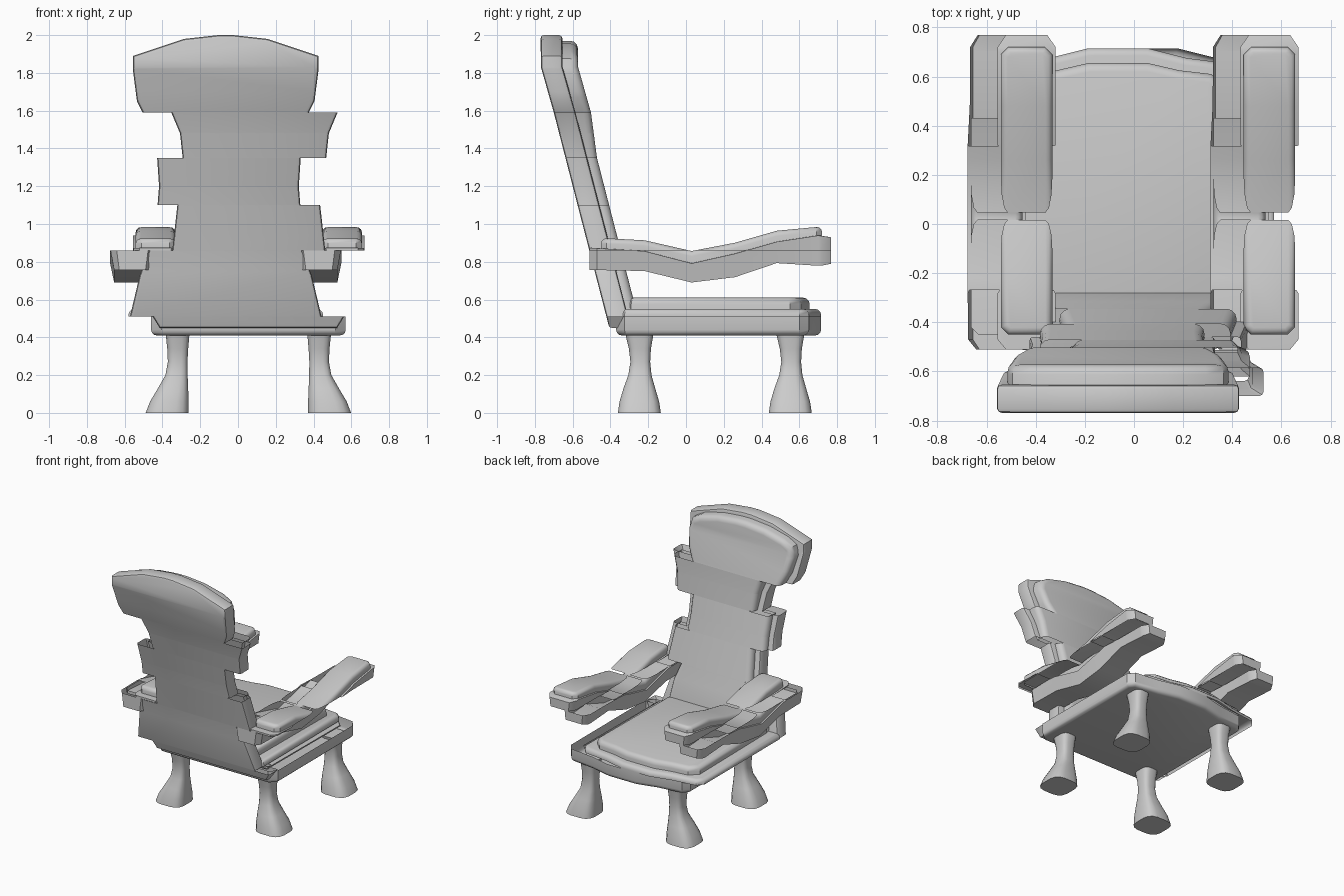
import bpy, bmesh, math
from mathutils import Vector

if "Cube" in bpy.data.objects:
    bpy.data.objects.remove(bpy.data.objects["Cube"])

# Horizontal slices: heights of the cuts and sideways shift of each slice
CUTS = [0.51, 0.86, 1.10, 1.35, 1.59]
SHIFT = [0.055, -0.065, 0.057, -0.048, 0.087, -0.065]


def interp(table, t):
    if t <= table[0][0]:
        return table[0][1]
    for (a, va), (b, vb) in zip(table, table[1:]):
        if t <= b:
            return va + (vb - va) * (t - a) / (b - a)
    return table[-1][1]


def cut(bm, co, no, split=False):
    geom = bm.verts[:] + bm.edges[:] + bm.faces[:]
    r = bmesh.ops.bisect_plane(bm, geom=geom, dist=1e-5, plane_co=co, plane_no=no)
    if split:
        edges = [e for e in r['geom_cut'] if isinstance(e, bmesh.types.BMEdge)]
        bmesh.ops.split_edges(bm, edges=edges)


def finish(bm, name):
    """Slice the part, shift its slices sideways and make the object."""
    bmesh.ops.recalc_face_normals(bm, faces=bm.faces[:])
    for z in CUTS:
        cut(bm, (0, 0, z), (0, 0, 1), True)
    for v in bm.verts:
        if v.link_faces:
            z = v.link_faces[0].calc_center_median().z
            v.co.x += SHIFT[sum(z > c for c in CUTS)]
    me = bpy.data.meshes.new(name)
    bm.to_mesh(me)
    bm.free()
    ob = bpy.data.objects.new(name, me)
    bpy.context.collection.objects.link(ob)
    bpy.ops.object.select_all(action='DESELECT')
    ob.select_set(True)
    bpy.context.view_layer.objects.active = ob
    bpy.ops.object.shade_smooth_by_angle(angle=math.radians(35))


def prism(half, lo, hi, axis, bevel, segs=2, both=False):
    """Mirror a half outline, extrude it along y or z and bevel its rims."""
    outline = half + [(-x, v) for x, v in reversed(half)]
    bm = bmesh.new()
    place = lambda x, v, d: (x, d, v) if axis == 1 else (x, v, d)
    f = bm.faces.new([bm.verts.new(place(x, v, lo)) for x, v in outline])
    ext = bmesh.ops.extrude_face_region(bm, geom=[f], use_keep_orig=True)
    for v in ext['geom']:
        if isinstance(v, bmesh.types.BMVert):
            v.co[axis] = hi
    bmesh.ops.recalc_face_normals(bm, faces=bm.faces[:])
    levels = (lo, hi) if both else (hi,)
    rim = [e for e in bm.edges
           if any(all(abs(v.co[axis] - d) < 1e-5 for v in e.verts) for d in levels)]
    bmesh.ops.bevel(bm, geom=rim, offset=bevel, segments=segs, profile=0.5,
                    affect='EDGES', clamp_overlap=False)
    return bm


# Seat base and seat cushion, both with a bowed front
finish(prism([(.46, -.37), (.515, -.325), (.515, .60), (.475, .65), (.28, .675), (.12, .715)],
             .41, .55, 2, .03, 3, True), "seat_base")
finish(prism([(.36, -.33), (.43, -.29), (.44, .55), (.38, .61), (.25, .625), (.12, .655)],
             .50, .61, 2, .035, 3), "seat_cushion")

# Backrest panel and cushion, leaning backwards
LEAN = [(.465, -.41), (1.1, -.574), (1.59, -.70), (1.83, -.768), (2.0, -.77)]


def lean(bm, name):
    for z in (.75, .95, 1.2, 1.48, 1.7, 1.83, *CUTS):
        cut(bm, (0, 0, z), (0, 0, 1))
    for v in bm.verts:
        grow = .03 * min(1, max(0, (v.co.z - 1.35) / .24)) if v.co.y > .12 else 0
        v.co.y += interp(LEAN, v.co.z) + grow
    finish(bm, name)


lean(prism([(.47, .45), (.507, .51), (.455, .73), (.405, .86), (.378, 1.1), (.37, 1.2),
            (.38, 1.35), (.394, 1.48), (.44, 1.59), (.47, 1.65), (.492, 1.82), (.49, 1.89),
            (.22, 1.98), (.04, 2.0)], 0, .115, 1, .017, 2, True), "backrest_panel")
lean(prism([(.43, .5), (.405, .73), (.36, .86), (.335, 1.1), (.33, 1.2), (.335, 1.35),
            (.35, 1.48), (.385, 1.59), (.425, 1.67), (.45, 1.80), (.43, 1.875), (.36, 1.915),
            (.2, 1.955), (.04, 1.97)], .08, .167, 1, .04, 3), "backrest_cushion")

# Armrests: wavy base with a padded top
PAD = [(-.44, .925), (-.225, .915), (.02, .855), (.257, .90), (.468, .963), (.7, .985)]
TOP = [(-.51, .875), (-.22, .857), (.02, .79), (.257, .843), (.47, .905), (.7, .94), (.77, .93)]
BOT = [(-.51, .757), (-.22, .751), (.04, .688), (.27, .72), (.5, .80), (.71, .778), (.77, .79)]


def arm_part(name, sx, pad):
    if pad:
        bm = prism([(.075, -.45), (.105, -.42), (.105, .69), (.075, .72)],
                   -.09, 0, 2, .028, 3)
    else:
        bm = prism([(.085, -.51), (.118, -.47), (.118, .72), (.085, .768)], 0, 1, 2, .008, 1)
    for y in (-.22, .03, .26, .48, .70):
        cut(bm, (0, y, 0), (0, 1, 0))
    for v in bm.verts:
        y, t = v.co.y, v.co.z
        if pad:
            v.co.z = interp(PAD, y) + t
        else:
            v.co.z = interp(BOT, y) * (1 - t) + interp(TOP, y) * t
            v.co.x *= .82 + .18 * t
        v.co.x += sx * .494
    finish(bm, name)


# Legs: pinched waist and a foot flared outwards (z, inner x, outer x, y offset, half depth)
LEG = [(0, .315, .545, 0, .115), (.06, .315, .522, 0, .106), (.13, .318, .48, 0, .085),
       (.20, .321, .44, .003, .062), (.27, .322, .427, .005, .053), (.34, .318, .43, .003, .059),
       (.43, .31, .44, 0, .078)]


def leg(name, sx, cy, n=16):
    bm = bmesh.new()
    rings = []
    for z, xi, xo, dy, hy in LEG:
        ring = []
        for i in range(n):
            a = 2 * math.pi * (i + .5) / n
            c, s = math.cos(a), math.sin(a)
            px = math.copysign(abs(c) ** .6, c)
            py = math.copysign(abs(s) ** .6, s)
            ring.append(bm.verts.new((sx * ((xi + xo) / 2 + px * (xo - xi) / 2),
                                      cy + dy + py * hy, z)))
        rings.append(ring)
    for a, b in zip(rings, rings[1:]):
        for i in range(n):
            j = (i + 1) % n
            bm.faces.new((a[i], a[j], b[j], b[i]))
    bm.faces.new(rings[0])
    bm.faces.new(rings[-1])
    finish(bm, name)


for side, sx in (("left", -1), ("right", 1)):
    arm_part(side + "_armrest_base", sx, False)
    arm_part(side + "_armrest_pad", sx, True)
    leg(side + "_leg_under_back", sx, -.247)
    leg(side + "_leg_under_seat_edge", sx, .552)
